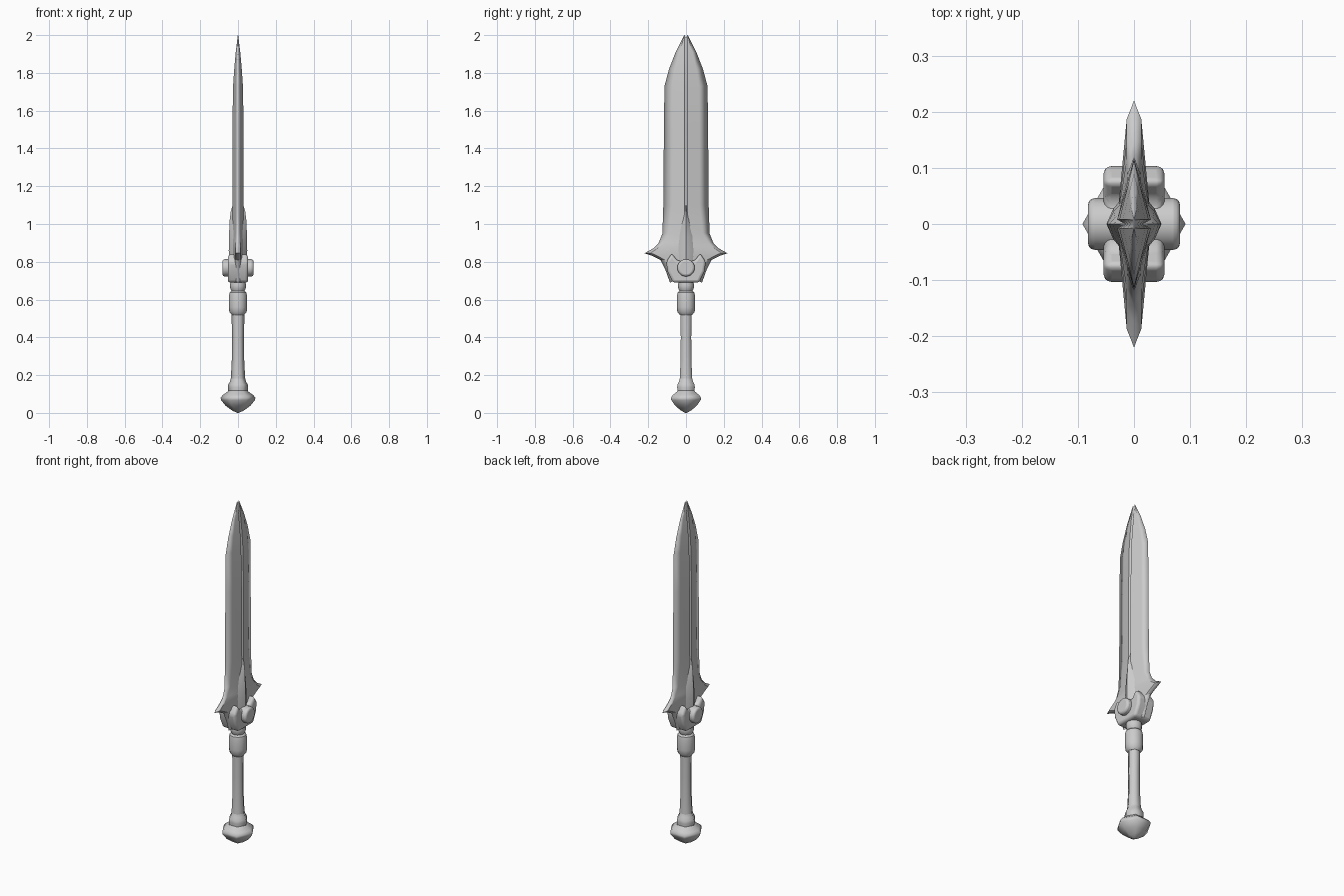
import bpy, bmesh, math

if "Cube" in bpy.data.objects:
    bpy.data.objects.remove(bpy.data.objects["Cube"])

GREY = (0.6, 0.6, 0.6, 1)
metal = bpy.data.materials.new("plain_grey")
metal.use_nodes = True
metal.diffuse_color = GREY
metal.node_tree.nodes["Principled BSDF"].inputs["Base Color"].default_value = GREY


def finish(name, bm, angle=35, mirror=None, bevel=0):
    bmesh.ops.recalc_face_normals(bm, faces=bm.faces)
    mesh = bpy.data.meshes.new(name)
    bm.to_mesh(mesh)
    bm.free()
    mesh.materials.append(metal)
    ob = bpy.data.objects.new(name, mesh)
    bpy.context.collection.objects.link(ob)
    if mirror:
        mod = ob.modifiers.new("mirror", 'MIRROR')
        mod.use_axis = mirror
        mod.merge_threshold = 0.0005
    if bevel:
        mod = ob.modifiers.new("bevel", 'BEVEL')
        mod.width = bevel
        mod.segments = 3
        mod.limit_method = 'ANGLE'
    bpy.ops.object.select_all(action='DESELECT')
    ob.select_set(True)
    bpy.context.view_layer.objects.active = ob
    bpy.ops.object.shade_smooth_by_angle(angle=math.radians(angle))
    return ob


def skin(bm, rows):
    grid = [[bm.verts.new(p) for p in row] for row in rows]
    for a, b in zip(grid, grid[1:]):
        for i in range(len(a) - 1):
            bm.faces.new((a[i], a[i + 1], b[i + 1], b[i]))


def lathe(name, profile, sides, angle=35):
    """Turn (radius, height) points around the vertical axis."""
    bm = bmesh.new()
    rings = []
    for r, z in profile:
        rings.append([bm.verts.new((r * math.cos(k * math.tau / sides),
                                    r * math.sin(k * math.tau / sides), z))
                      for k in range(sides)])
    for a, b in zip(rings, rings[1:]):
        for k in range(sides):
            n = (k + 1) % sides
            bm.faces.new((a[k], a[n], b[n], b[k]))
    bm.faces.new(rings[0])
    bm.faces.new(rings[-1])
    return finish(name, bm, angle)


def prism(name, outline, half, bevel):
    """Extrude a (y, z) outline across x."""
    bm = bmesh.new()
    face = bm.faces.new([bm.verts.new((-half, y, z)) for y, z in outline])
    ext = bmesh.ops.extrude_face_region(bm, geom=[face])
    moved = [v for v in ext["geom"] if isinstance(v, bmesh.types.BMVert)]
    bmesh.ops.translate(bm, verts=moved, vec=(2 * half, 0, 0))
    return finish(name, bm, 40, bevel=bevel)


# Blade quarter: edge y, edge z, ridge z, ridge thickness, bevel position, bevel thickness
blade_rows = [
    (0.085, 0.69, 0.72, 0.030, 0.80, 0.014),
    (0.110, 0.76, 0.76, 0.030, 0.80, 0.014),
    (0.135, 0.81, 0.80, 0.030, 0.82, 0.014),
    (0.175, 0.83, 0.83, 0.030, 0.85, 0.013),
    (0.220, 0.845, 0.86, 0.030, 0.85, 0.013),
    (0.175, 0.87, 0.89, 0.030, 0.85, 0.013),
    (0.145, 0.90, 0.92, 0.030, 0.80, 0.013),
    (0.125, 0.95, 0.96, 0.030, 0.70, 0.012),
    (0.120, 1.10, 1.10, 0.030, 0.60, 0.013),
    (0.117, 1.50, 1.50, 0.030, 0.60, 0.013),
    (0.114, 1.73, 1.73, 0.026, 0.60, 0.011),
    (0.090, 1.82, 1.82, 0.020, 0.60, 0.009),
    (0.055, 1.91, 1.91, 0.012, 0.60, 0.006),
    (0.009, 2.00, 2.00, 0.001, 0.90, 0.0005),
]
bm = bmesh.new()
rows = []
for ye, ze, zr, t, f, tm in blade_rows:
    ridge_y = min(0.008, ye * 0.8)
    rows.append([(t * 0.55, 0, zr - (0.015 if zr > 1.95 else 0)), (t, ridge_y, zr),
                 (tm, ye * f, zr + (ze - zr) * f), (0, ye, ze)])
skin(bm, rows)
finish("blade", bm, 22, mirror=(True, True, False))

# Pointed plates running up the middle of both blade faces
bm = bmesh.new()
rows = []
for z, w, x in [(0.80, 0.050, 0.048), (0.86, 0.054, 0.049), (0.93, 0.045, 0.048),
                (1.02, 0.024, 0.044), (1.07, 0.010, 0.038), (1.10, 0.001, 0.028)]:
    rows.append([(0.015 + (x - 0.015) * (1 - abs(s) ** 1.5), s * w, z)
                 for s in (-1, -0.5, 0, 0.5, 1)])
skin(bm, rows)
finish("blade_spike_plates", bm, 25, mirror=(True, False, False))

# Horned guard
half = [(0.045, 0.805), (0.075, 0.845), (0.105, 0.80), (0.098, 0.75), (0.070, 0.69)]
prism("guard", half + [(-y, z) for y, z in reversed(half)], 0.054, 0.014)

# Round hub through the guard
bm = bmesh.new()
bmesh.ops.create_cone(bm, cap_ends=True, segments=20, radius1=0.046, radius2=0.046, depth=0.164)
hub = finish("guard_hub", bm, 40, bevel=0.012)
hub.rotation_euler = (0, math.pi / 2, 0)
hub.location = (0, 0, 0.768)

# Handle
lathe("guard_neck", [(0.028, 0.635), (0.040, 0.655), (0.043, 0.675), (0.038, 0.70)], 12)
lathe("grip_collar", [(0.032, 0.518), (0.046, 0.535), (0.048, 0.56),
                      (0.048, 0.62), (0.044, 0.638), (0.030, 0.65)], 12)
lathe("grip", [(0.040, 0.15), (0.037, 0.20), (0.033, 0.28), (0.032, 0.40), (0.034, 0.53)], 6, 65)
lathe("grip_ring", [(0.050, 0.10), (0.054, 0.135), (0.052, 0.15), (0.043, 0.165), (0.036, 0.19)], 6, 65)
lathe("pommel", [(0.004, 0.0), (0.030, 0.012), (0.066, 0.038), (0.090, 0.068), (0.092, 0.080),
                 (0.080, 0.095), (0.056, 0.112), (0.046, 0.125)], 6, 65)
